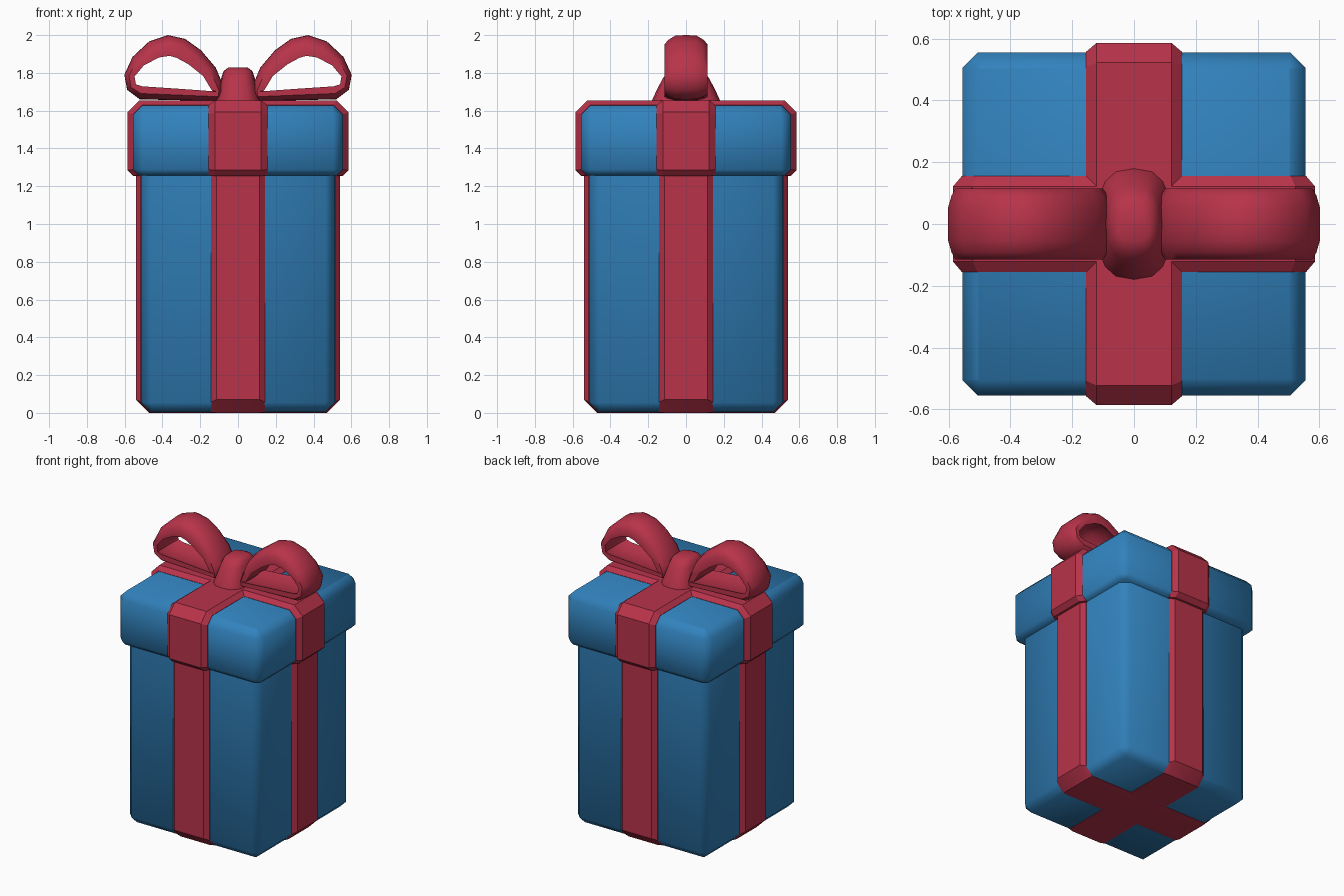
import bpy, bmesh, math
from mathutils import Vector

if "Cube" in bpy.data.objects:
    bpy.data.objects.remove(bpy.data.objects["Cube"])


def material(name, rgb):
    m = bpy.data.materials.new(name)
    m.diffuse_color = (*rgb, 1)
    m.use_nodes = True
    m.node_tree.nodes["Principled BSDF"].inputs["Base Color"].default_value = m.diffuse_color
    return m


BLUE = material("gift blue", (0.031, 0.223, 0.507))
RED = material("ribbon red", (0.48, 0.033, 0.068))


def loft(name, rings, mat, angle, closed=False):
    """Skin a list of equal-length rings; cap the ends unless closed."""
    bm = bmesh.new()
    vs = [[bm.verts.new(p) for p in r] for r in rings]
    n, m = len(vs[0]), len(vs)
    for i in range(m if closed else m - 1):
        a, b = vs[i], vs[(i + 1) % m]
        for j in range(n):
            k = (j + 1) % n
            bm.faces.new((a[j], a[k], b[k], b[j]))
    if not closed:
        bm.faces.new(vs[0])
        bm.faces.new(vs[-1])
    bmesh.ops.recalc_face_normals(bm, faces=bm.faces)
    me = bpy.data.meshes.new(name)
    bm.to_mesh(me)
    bm.free()
    ob = bpy.data.objects.new(name, me)
    bpy.context.collection.objects.link(ob)
    me.materials.append(mat)
    bpy.ops.object.select_all(action='DESELECT')
    ob.select_set(True)
    bpy.context.view_layer.objects.active = ob
    bpy.ops.object.shade_smooth_by_angle(angle=math.radians(angle))
    return ob


def square(z, h, c):
    """Square ring of half size h with corners cut by c."""
    k = h - c
    return [(k, -h, z), (h, -k, z), (h, k, z), (k, h, z),
            (-k, h, z), (-h, k, z), (-h, -k, z), (-k, -h, z)]


# Box body and lid, chamfered all round
loft("box_body", [square(0.005, 0.463, 0.003), square(0.055, 0.513, 0.05),
                  square(1.3, 0.513, 0.05)], BLUE, 50)
loft("box_lid", [square(1.258, 0.525, 0.02), square(1.288, 0.555, 0.05),
                 square(1.578, 0.555, 0.05), square(1.628, 0.505, 0.003)], BLUE, 50)


# Ribbons: profile in (along, z), with a raised middle and sloping sides
def ribbon(name, outer, inner, flat, base, along_x):
    def ring(half, w):
        pts = half + [(-u, z) for u, z in reversed(half)]
        return [(u, w, z) if along_x else (w, u, z) for u, z in pts]
    loft(name, [ring(inner, -base), ring(outer, -flat),
                ring(outer, flat), ring(inner, base)], RED, 30)


for axis, tag in ((True, "side"), (False, "front")):
    ribbon(tag + "_body_ribbon",
           [(0.47, 0.0), (0.54, 0.07), (0.54, 1.28)],
           [(0.463, 0.003), (0.515, 0.058), (0.515, 1.28)], 0.113, 0.142, axis)
    ribbon(tag + "_lid_ribbon",
           [(0.555, 1.255), (0.585, 1.285), (0.585, 1.592), (0.522, 1.655)],
           [(0.527, 1.257), (0.557, 1.288), (0.557, 1.58), (0.507, 1.63)], 0.122, 0.155, axis)

# Bow loops: (x, z, thickness) around the outer line
PATH = [(0.07, 1.70, .07), (0.087, 1.755, .07), (0.118, 1.828, .08), (0.196, 1.92, .1),
        (0.28, 1.98, .11), (0.37, 2.0, .11), (0.47, 1.967, .1), (0.558, 1.885, .075),
        (0.602, 1.79, .055), (0.587, 1.71, .055), (0.52, 1.66, .07), (0.3, 1.655, .06),
        (0.1, 1.652, .05)]
# Ribbon cross-section: (y, depth as share of thickness)
SECTION = [(-.115, .45), (-.092, .22), (-.055, .02), (0, 0), (.055, .02), (.092, .22),
           (.115, .45), (.115, 1), (.055, .65), (-.055, .65), (-.115, 1)]
for side, s in (("right", 1), ("left", -1)):
    rings = []
    for i, (x, z, t) in enumerate(PATH):
        a, b = PATH[i - 1], PATH[(i + 1) % len(PATH)]
        d = Vector((b[0] - a[0], b[1] - a[1])).normalized()
        nx, nz = d.y, -d.x          # inward for this winding
        rings.append([(s * (x + nx * t * k), y, z + nz * t * k) for y, k in SECTION])
    loft(side + "_bow_loop", rings, RED, 50, closed=True)

# Knot: domed strap flaring to its base
KNOT = [(1.64, .122, .183), (1.66, .12, .178), (1.72, .1, .15), (1.775, .088, .12),
        (1.81, .076, .092), (1.828, .052, .055)]
N = 16


def power(v):
    return math.copysign(abs(v) ** 0.75, v)


loft("bow_knot", [[(rx * power(math.cos(2 * math.pi * i / N)),
                    ry * power(math.sin(2 * math.pi * i / N)), z) for i in range(N)]
                  for z, rx, ry in KNOT], RED, 50)
